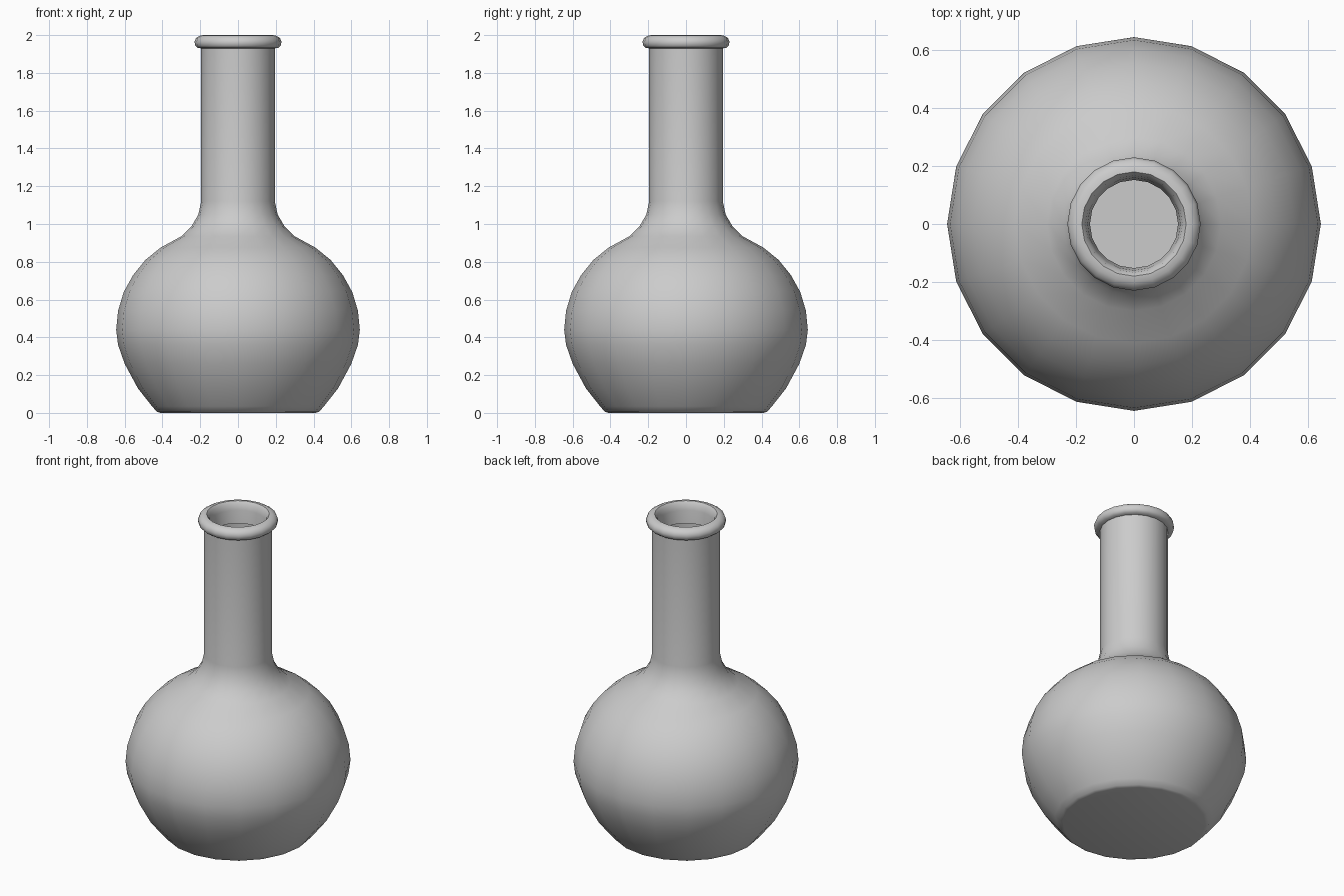
import bpy, bmesh, math

cube = bpy.data.objects.get("Cube")
if cube:
    bpy.data.objects.remove(cube, do_unlink=True)

SIDES = 20


def make_material(name, color):
    mat = bpy.data.materials.new(name)
    mat.use_nodes = True
    mat.diffuse_color = color
    mat.node_tree.nodes["Principled BSDF"].inputs["Base Color"].default_value = color
    return mat


def lathe(name, profile, mat):
    """Revolve an (r, z) profile around the z axis."""
    bm = bmesh.new()
    verts = [bm.verts.new((r, 0, z)) for r, z in profile]
    edges = [bm.edges.new(pair) for pair in zip(verts, verts[1:])]
    bmesh.ops.spin(bm, geom=verts + edges, cent=(0, 0, 0), axis=(0, 0, 1),
                   angle=math.tau, steps=SIDES, use_duplicate=False)
    bmesh.ops.remove_doubles(bm, verts=bm.verts, dist=0.0005)
    bmesh.ops.recalc_face_normals(bm, faces=bm.faces)
    mesh = bpy.data.meshes.new(name)
    bm.to_mesh(mesh)
    bm.free()
    mesh.materials.append(mat)
    obj = bpy.data.objects.new(name, mesh)
    bpy.context.collection.objects.link(obj)
    bpy.ops.object.select_all(action="DESELECT")
    obj.select_set(True)
    bpy.context.view_layer.objects.active = obj
    bpy.ops.object.shade_smooth_by_angle(angle=math.radians(50))
    return obj


# Flat base and round belly
belly = [(0, 0), (0.41, 0), (0.43, 0.006), (0.455, 0.035), (0.53, 0.13),
         (0.6, 0.26), (0.635, 0.36), (0.645, 0.44), (0.635, 0.54),
         (0.605, 0.64), (0.555, 0.73), (0.49, 0.81), (0.41, 0.875)]
# Flared shoulder and straight neck
neck = [(0.3, 0.935), (0.245, 0.99), (0.21, 1.05), (0.195, 1.12), (0.195, 1.93)]
# Rolled lip and short inner collar
lip = [(0.215, 1.933), (0.227, 1.945), (0.23, 1.965), (0.222, 1.985),
       (0.2, 1.998), (0.18, 2.0), (0.167, 1.985), (0.16, 1.95), (0.152, 1.87)]
# Hollow inside, from the neck down to the floor
inside = [(0.175, 1.865), (0.175, 1.12), (0.23, 0.97), (0.39, 0.85),
          (0.57, 0.65), (0.615, 0.44), (0.55, 0.2), (0.42, 0.03), (0, 0.03)]

grey = make_material("plain_grey", (0.6, 0.6, 0.6, 1))
lathe("flask", belly + neck + lip + inside, grey)
